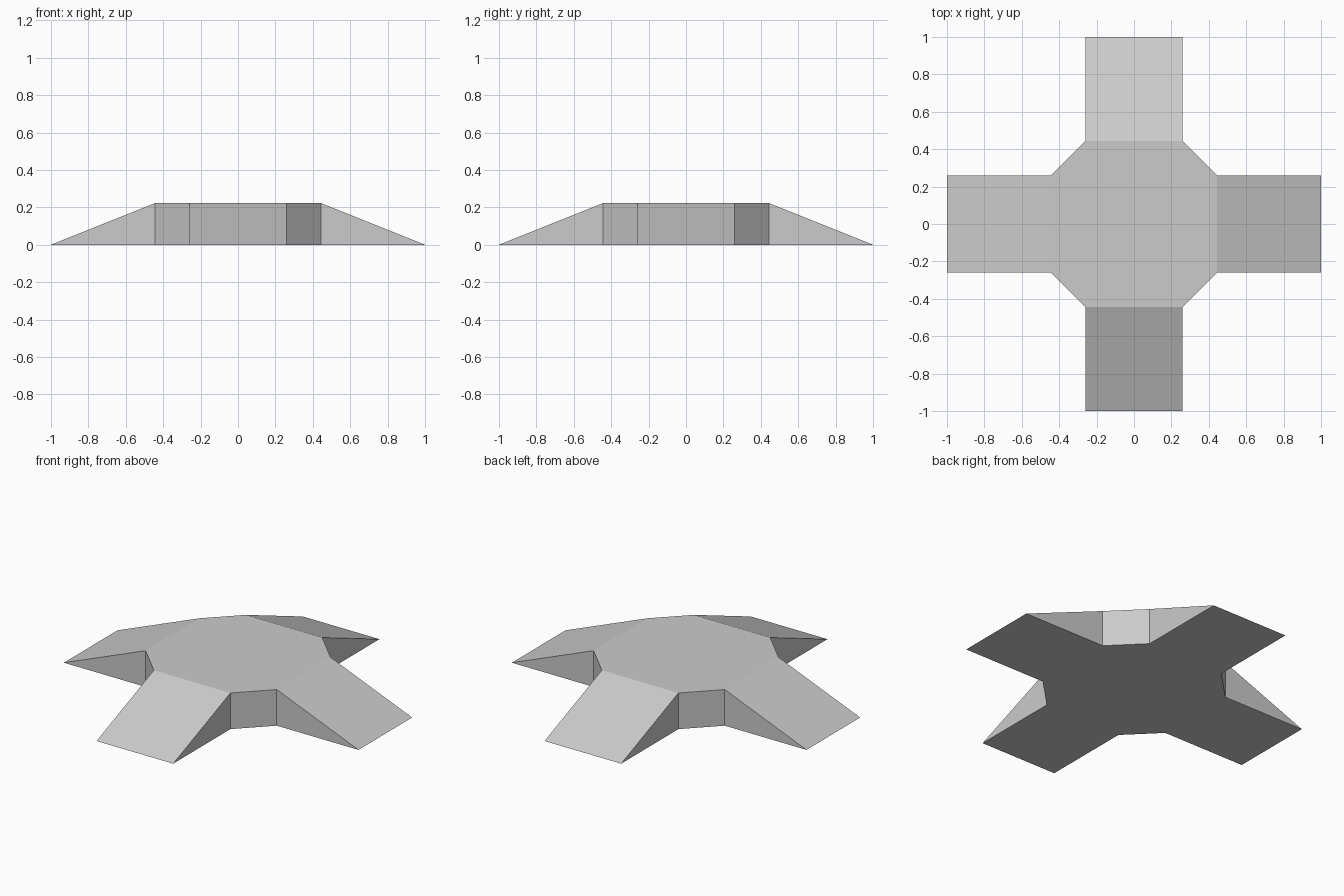
import bpy
import bmesh
from mathutils import Matrix
from math import pi

if "Cube" in bpy.data.objects:
    bpy.data.objects.remove(bpy.data.objects["Cube"])

HALF_W = 0.26    # half width of each ramp
HUB = 0.445      # distance from centre to the head of a ramp
REACH = 1.0      # distance from centre to the foot of a ramp
HEIGHT = 0.222

bm = bmesh.new()
top_ring, base_ring, arms = [], [], []

# Four ramps, each a wedge turned a quarter further round the hub
for i in range(4):
    turn = Matrix.Rotation(i * pi / 2, 4, 'Z')

    def vert(x, y, z):
        return bm.verts.new(turn @ Matrix.Translation((x, y, z)).translation)

    top = [vert(HUB, s * HALF_W, HEIGHT) for s in (-1, 1)]
    base = [vert(HUB, s * HALF_W, 0) for s in (-1, 1)]
    foot = [vert(REACH, s * HALF_W, 0) for s in (-1, 1)]
    bm.faces.new((top[0], foot[0], foot[1], top[1]))    # slope
    bm.faces.new((base[0], foot[0], top[0]))            # sides
    bm.faces.new((base[1], top[1], foot[1]))
    top_ring += top
    base_ring += [base[0], *foot, base[1]]
    arms.append((top, base))

# Upright corner walls between neighbouring ramps
for i in range(4):
    (t0, b0), (t1, b1) = arms[i], arms[(i + 1) % 4]
    bm.faces.new((b0[1], b1[0], t1[0], t0[1]))

# Flat eight-sided platform and cross-shaped underside
bm.faces.new(top_ring)
bm.faces.new(base_ring[::-1])
bmesh.ops.recalc_face_normals(bm, faces=bm.faces)

mesh = bpy.data.meshes.new("four_way_ramp")
bm.to_mesh(mesh)
bm.free()
ramp = bpy.data.objects.new("four_way_ramp", mesh)
bpy.context.collection.objects.link(ramp)
